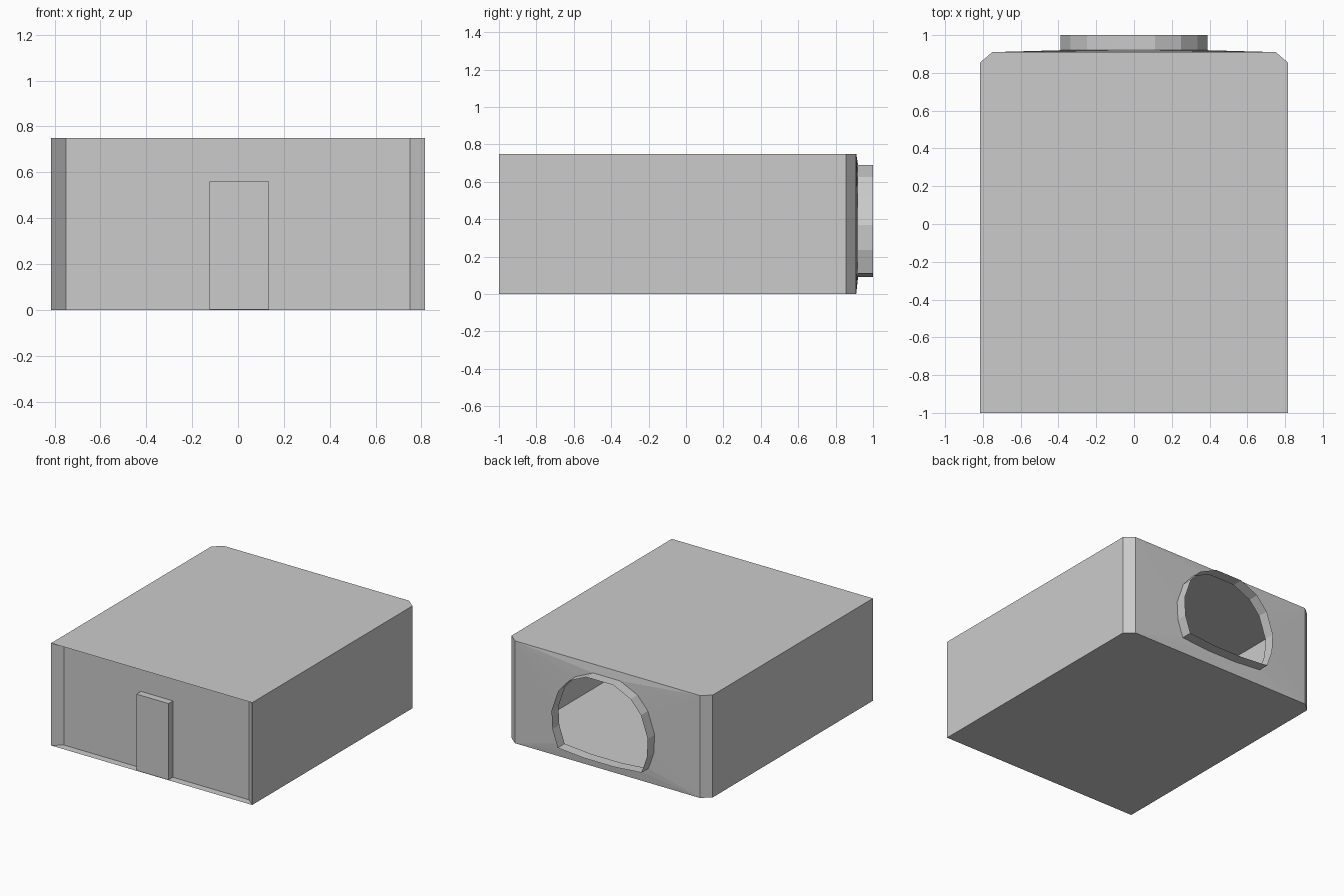
import bpy, bmesh

if "Cube" in bpy.data.objects:
    bpy.data.objects.remove(bpy.data.objects["Cube"])

W, WI = 0.815, 0.75          # half width, half width inside the corner chamfers
H = 0.75                     # height
FRONT, FRONT_IN = -1.0, -0.945
SIDE_END, BACK = 0.855, 0.91
RIM_IN, RIM_OUT = 0.92, 1.0  # start and end of the tunnel collar


def make_object(name, bm):
    bmesh.ops.remove_doubles(bm, verts=bm.verts[:], dist=1e-5)
    bmesh.ops.recalc_face_normals(bm, faces=bm.faces[:])
    mesh = bpy.data.meshes.new(name)
    bm.to_mesh(mesh)
    bm.free()
    obj = bpy.data.objects.new(name, mesh)
    bpy.context.collection.objects.link(obj)
    return obj


def face(bm, pts):
    bm.faces.new([bm.verts.new(p) for p in pts])


# Room shell: floor, roof, side walls, back chamfers and recessed front wall
bm = bmesh.new()
outline = [(-W, FRONT), (W, FRONT), (W, SIDE_END), (WI, BACK), (-WI, BACK), (-W, SIDE_END)]
for z in (0, H):
    face(bm, [(x, y, z) for x, y in outline])
walls = [((-WI, FRONT_IN), (WI, FRONT_IN))]
for s in (-1, 1):
    walls += [((s * WI, FRONT_IN), (s * W, FRONT)),
              ((s * W, FRONT), (s * W, SIDE_END)),
              ((s * W, SIDE_END), (s * WI, BACK))]
for (x0, y0), (x1, y1) in walls:
    face(bm, [(x0, y0, 0), (x1, y1, 0), (x1, y1, H), (x0, y0, H)])

# Back wall: fan from each corner to the arched opening
half = [(0.11, 0.69), (0.25, 0.625), (0.335, 0.53), (0.39, 0.37),
        (0.383, 0.235), (0.34, 0.11), (0.12, 0.092)]
arch = half + [(-x, z) for x, z in reversed(half)]


def corner(p):
    return (WI if p[0] > 0 else -WI, BACK, H if p[1] > 0.3 else 0)


for i, a in enumerate(arch):
    b = arch[(i + 1) % len(arch)]
    ra, rb = (a[0], RIM_IN, a[1]), (b[0], RIM_IN, b[1])
    ca, cb = corner(a), corner(b)
    face(bm, [ra, rb, ca])
    if ca != cb:
        face(bm, [rb, cb, ca])
    # Tunnel collar segment
    face(bm, [ra, rb, (b[0], RIM_OUT, b[1]), (a[0], RIM_OUT, a[1])])
make_object("room_shell", bm)

# Door slab standing in the front recess
bm = bmesh.new()
bmesh.ops.create_cube(bm, size=1)
x0, x1, h = -0.125, 0.135, 0.56
for v in bm.verts:
    v.co = (x1 if v.co.x > 0 else x0,
            FRONT_IN if v.co.y > 0 else FRONT + 0.003,
            h if v.co.z > 0 else 0.001)
make_object("front_door", bm)
